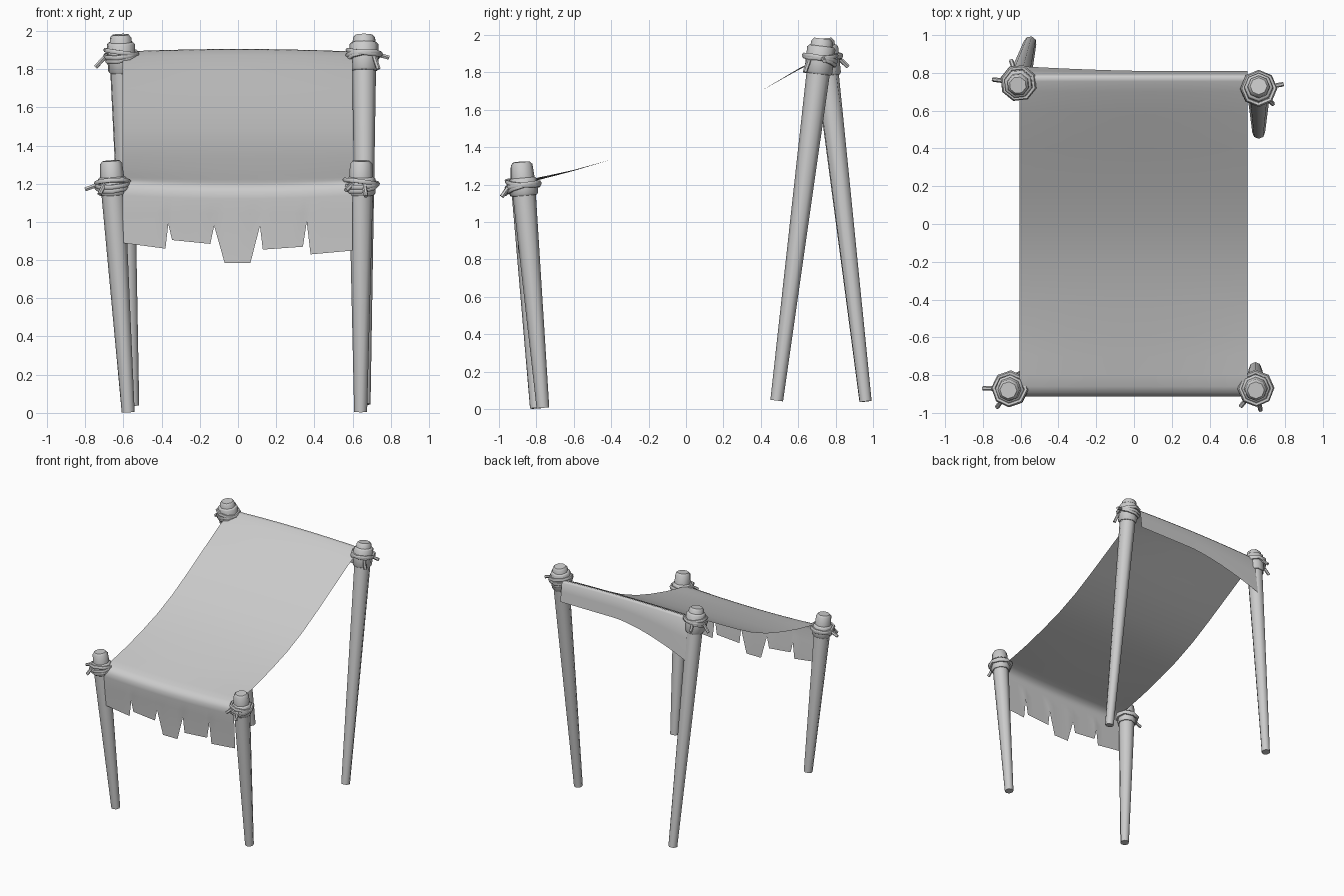
import bpy, bmesh, math
from mathutils import Vector, Matrix

if "Cube" in bpy.data.objects:
    bpy.data.objects.remove(bpy.data.objects["Cube"])


def finish(obj, angle=40):
    bpy.ops.object.select_all(action='DESELECT')
    obj.select_set(True)
    bpy.context.view_layer.objects.active = obj
    bpy.ops.object.shade_smooth_by_angle(angle=math.radians(angle))


def mesh_object(name, bm):
    bmesh.ops.recalc_face_normals(bm, faces=bm.faces)
    mesh = bpy.data.meshes.new(name)
    bm.to_mesh(mesh)
    bm.free()
    obj = bpy.data.objects.new(name, mesh)
    bpy.context.collection.objects.link(obj)
    return obj


def lathe(name, origin, axis, profile, sides=8):
    """Closed round body; profile holds (distance along axis, radius)."""
    bm = bmesh.new()
    rot = axis.to_track_quat('Z', 'Y').to_matrix()
    rings = []
    for d, r in profile:
        rings.append([bm.verts.new(origin + rot @ Vector((
            r * math.cos(2 * math.pi * i / sides), r * math.sin(2 * math.pi * i / sides), d)))
            for i in range(sides)])
    for a, b in zip(rings, rings[1:]):
        for i in range(sides):
            j = (i + 1) % sides
            bm.faces.new((a[i], a[j], b[j], b[i]))
    bm.faces.new(rings[0])
    bm.faces.new(rings[-1])
    obj = mesh_object(name, bm)
    finish(obj, 50)
    return obj


def build_post(name, base, top, collar_low, collar_high, rope_d, ends, tilt):
    base, top = Vector(base), Vector(top)
    axis = (base - top).normalized()
    length = (base - top).length
    # tapered pole with a rounded cap
    lathe(name + "_pole", top, axis,
          [(0, 0.045), (0.015, 0.058), (0.1, 0.064), (length, 0.034)])
    # sleeve under the rope
    lathe(name + "_sleeve", top, axis,
          [(collar_high, 0.066), (collar_high + 0.01, 0.076),
           (collar_low - 0.01, 0.075), (collar_low, 0.068)])
    # crossed rope coils
    quat = (-axis).to_track_quat('Z', 'Y')
    for k, (off, rx, ry, r) in enumerate(((0.012, 10, tilt, 0.083), (-0.012, -8, -tilt, 0.085),
                                          (0.0, 4, tilt * 0.4, 0.086))):
        bpy.ops.mesh.primitive_torus_add(major_segments=8, minor_segments=6,
                                         major_radius=r, minor_radius=0.013)
        coil = bpy.context.object
        coil.name = f"{name}_rope_coil_{k + 1}"
        local = Matrix.Rotation(math.radians(rx), 4, 'X') @ Matrix.Rotation(math.radians(ry), 4, 'Y')
        coil.matrix_world = Matrix.Translation(top + axis * (rope_d + off)) @ quat.to_matrix().to_4x4() @ local
        finish(coil, 60)
    # loose rope ends
    centre = top + axis * rope_d
    for k, (ex, ey, ez) in enumerate(ends):
        tip = Vector((ex, ey, ez))
        out = Vector((ex - centre.x, ey - centre.y, 0)).normalized()
        start = centre + out * 0.075
        d = tip - start
        lathe(f"{name}_rope_end_{k + 1}", start, d.normalized(), [(0, 0.012), (d.length, 0.012)], 6)


build_post("front_left_post", (-0.575, -0.80, 0.004), (-0.665, -0.88, 1.32), 0.18, 0.085, 0.125,
           [(-0.80, -0.87, 1.17), (-0.725, -0.97, 1.145)], 8)
build_post("front_right_post", (0.642, -0.765, 0.006), (0.645, -0.88, 1.32), 0.18, 0.085, 0.125,
           [(0.565, -0.965, 1.165), (0.67, -0.985, 1.135)], -8)
build_post("back_left_post", (-0.55, 0.96, 0.04), (-0.615, 0.735, 1.98), 0.20, 0.04, 0.105,
           [(-0.745, 0.765, 1.81), (-0.65, 0.865, 1.83)], -8)
build_post("back_right_post", (0.66, 0.485, 0.045), (0.66, 0.73, 1.98), 0.19, 0.04, 0.105,
           [(0.79, 0.74, 1.86), (0.735, 0.635, 1.80)], 8)

# Canopy: torn front hem (x, z), also used as the cloth columns
hem = [(-0.605, 0.89), (-0.38, 0.86), (-0.365, 0.99), (-0.345, 0.905), (-0.145, 0.885),
       (-0.125, 0.98), (-0.07, 0.785), (0.065, 0.785), (0.115, 0.98), (0.13, 0.855),
       (0.34, 0.87), (0.36, 1.0), (0.38, 0.83), (0.6, 0.85)]
columns = []
for (x0, z0), (x1, z1) in zip(hem, hem[1:]):
    n = max(1, round((x1 - x0) / 0.06))
    columns += [(x0 + (x1 - x0) * i / n, z0 + (z1 - z0) * i / n) for i in range(n)]
columns.append(hem[-1])

# side profile of the sagging sheet (y, z), front to back
sheet = [(-0.913, 1.14), (-0.912, 1.175), (-0.895, 1.205), (-0.86, 1.222), (-0.8, 1.235), (-0.7, 1.256),
         (-0.6, 1.278), (-0.4, 1.333), (-0.2, 1.398), (0.0, 1.483), (0.2, 1.588),
         (0.4, 1.700), (0.6, 1.812), (0.7, 1.862), (0.755, 1.887), (0.778, 1.892), (0.79, 1.878)]

bm = bmesh.new()
grid = []
for x, hem_z in columns:
    bow = 1 - (x / 0.6) ** 2
    col = [bm.verts.new((x, y, z)) for y, z in ((-0.895, hem_z), (-0.905, max(hem_z, 1.03) + 0.015))]
    for y, z in sheet:
        f = max(0.0, min(1.0, (-0.5 - y) / 0.4))
        b = max(0.0, min(1.0, (y - 0.4) / 0.38))
        col.append(bm.verts.new((x, y, z + bow * (0.013 * b - 0.018 * f))))
    # back flap, longer toward the left corner
    dip = max(0.0, (0.1 - x) / 0.7) ** 1.6
    hang = 0.165 + 0.18 * dip
    for t in (0.5, 1.0):
        col.append(bm.verts.new((x, 0.79 + (0.02 + 0.025 * dip) * t, 1.892 - hang * t)))
    grid.append(col)
for a, b in zip(grid, grid[1:]):
    for i in range(len(a) - 1):
        bm.faces.new((a[i], b[i], b[i + 1], a[i + 1]))
canopy = mesh_object("cloth_canopy", bm)
finish(canopy, 80)
